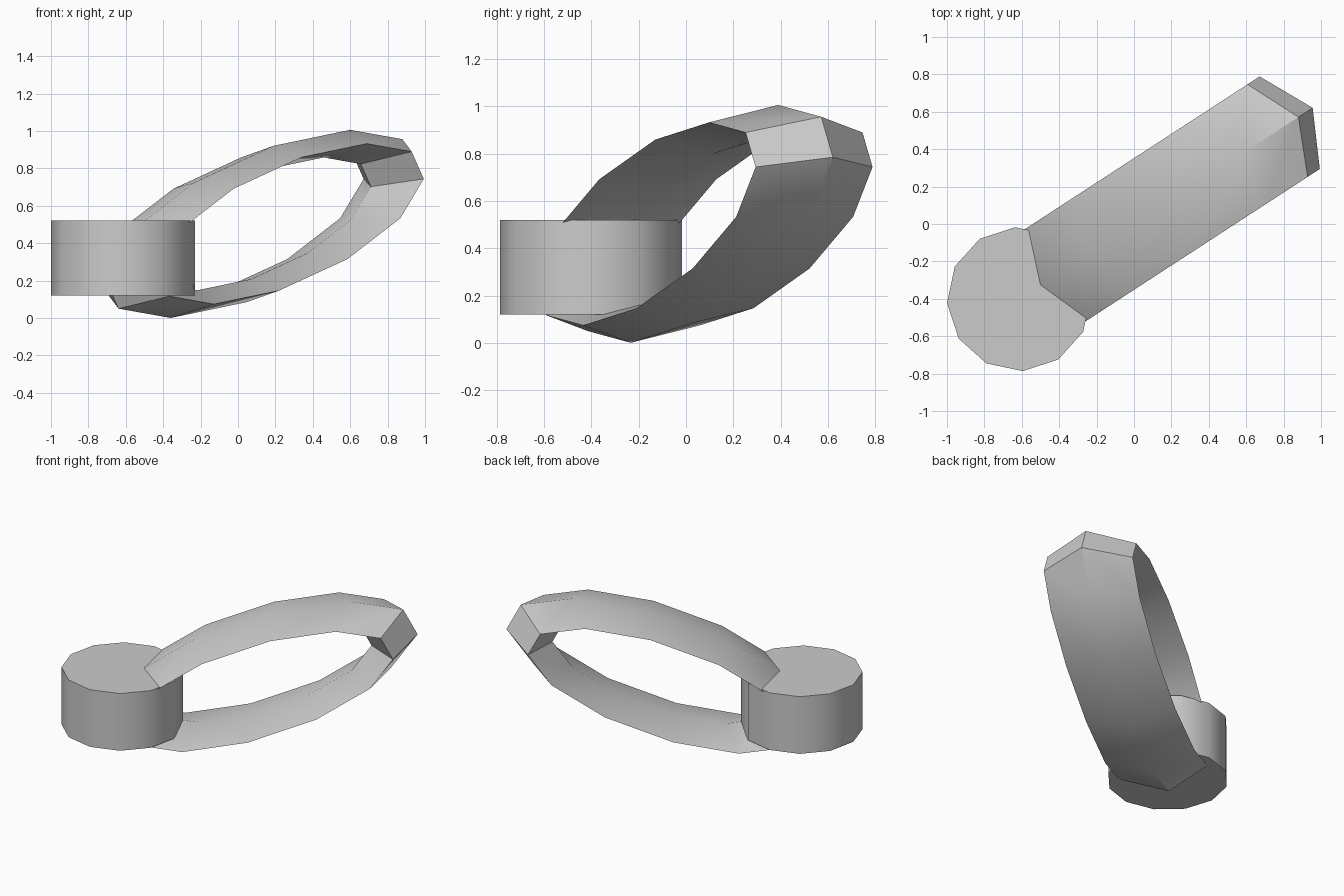
import bpy, bmesh, math
from mathutils import Vector, Matrix

if "Cube" in bpy.data.objects:
    bpy.data.objects.remove(bpy.data.objects["Cube"])

SIDES = 12
TURN = math.radians(33.04)                      # heading of the whole model seen from above
ALONG = Vector((math.cos(TURN), math.sin(TURN), 0))
ACROSS = Vector((math.sin(TURN), -math.cos(TURN), 0))

grey = bpy.data.materials.new("plain grey")
grey.diffuse_color = (0.6, 0.6, 0.6, 1)
grey.use_nodes = True
grey.node_tree.nodes["Principled BSDF"].inputs["Base Color"].default_value = grey.diffuse_color


def finish(bm, name):
    bmesh.ops.recalc_face_normals(bm, faces=bm.faces)
    mesh = bpy.data.meshes.new(name)
    bm.to_mesh(mesh)
    bm.free()
    mesh.materials.append(grey)
    obj = bpy.data.objects.new(name, mesh)
    bpy.context.collection.objects.link(obj)
    bpy.ops.object.select_all(action='DESELECT')
    obj.select_set(True)
    bpy.context.view_layer.objects.active = obj
    bpy.ops.object.shade_smooth_by_angle(angle=math.radians(31))
    return obj


# round body: twelve-sided drum
bm = bmesh.new()
bmesh.ops.create_cone(bm, cap_ends=True, segments=SIDES, radius1=0.385, radius2=0.385, depth=0.40,
                      matrix=Matrix.Translation((-0.615, -0.402, 0.32)) @ Matrix.Rotation(TURN, 4, 'Z'))
finish(bm, "round_body")

# loop handle: slanted oval ring with a diamond cross-section
centre = ALONG * 0.143 + Vector((0, 0, 0.503))
axis_a = ALONG * 0.70 + Vector((0, 0, 0.03))
axis_b = ALONG * 0.488 + Vector((0, 0, 0.429))
section = [(1.172, 0), (1, 0.295), (0.828, 0), (1, -0.295)]   # (ring scale, sideways offset)
bm = bmesh.new()
rings = []
for k in range(SIDES):
    t = math.tau * k / SIDES
    spoke = axis_a * math.cos(t) + axis_b * math.sin(t)
    rings.append([bm.verts.new(centre + spoke * s + ACROSS * w) for s, w in section])
for k in range(SIDES):
    a, b = rings[k], rings[(k + 1) % SIDES]
    for j in range(4):
        i = (j + 1) % 4
        bm.faces.new((a[j], a[i], b[i], b[j]))
finish(bm, "loop_handle")
